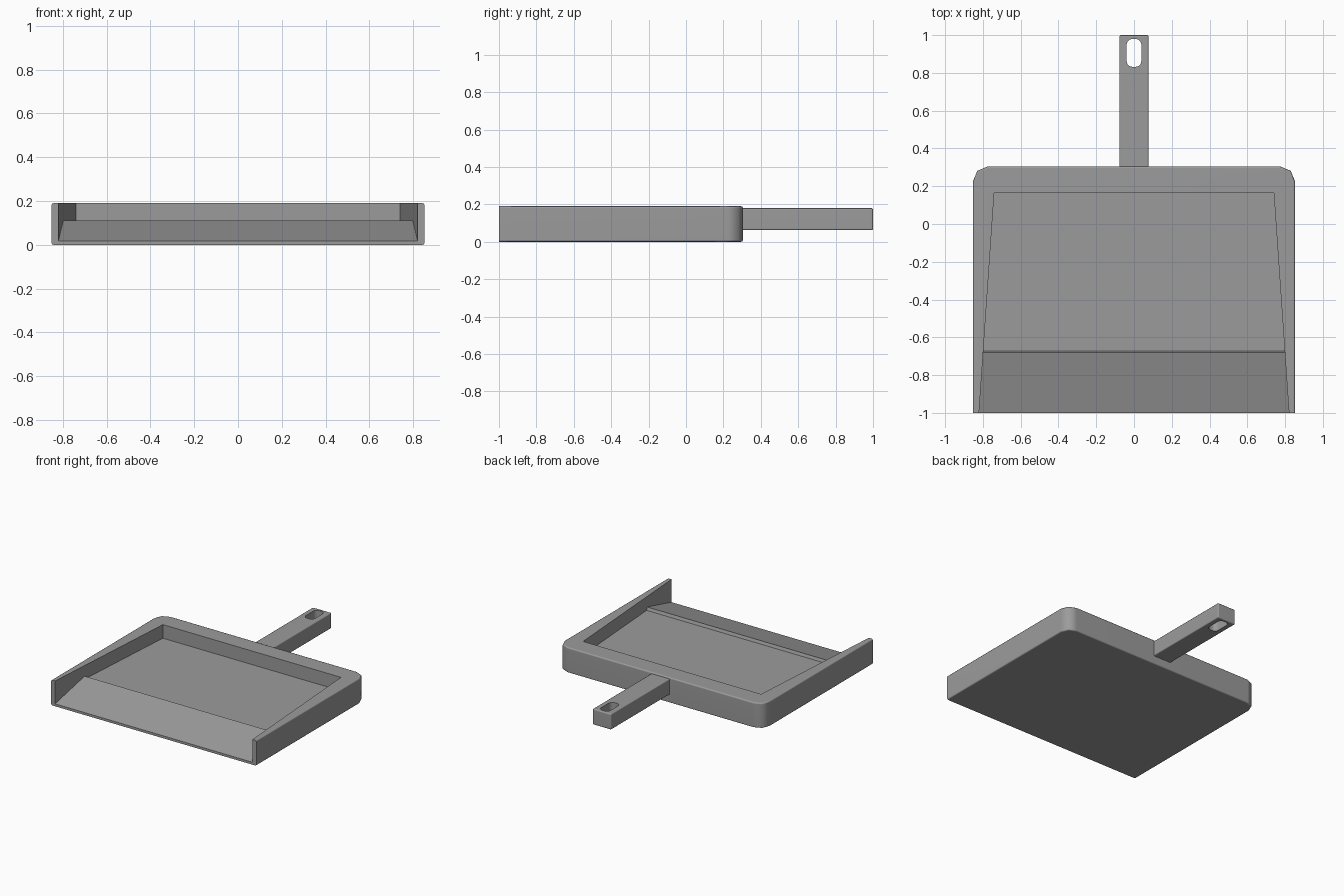
import bpy
import bmesh
from math import radians

if "Cube" in bpy.data.objects:
    bpy.data.objects.remove(bpy.data.objects["Cube"], do_unlink=True)

GREY = (0.33, 0.33, 0.33, 1.0)
plastic = bpy.data.materials.new("grey_plastic")
plastic.use_nodes = True
plastic.diffuse_color = GREY
plastic.node_tree.nodes["Principled BSDF"].inputs["Base Color"].default_value = GREY


def to_object(name, bm):
    bmesh.ops.recalc_face_normals(bm, faces=bm.faces)
    mesh = bpy.data.meshes.new(name)
    bm.to_mesh(mesh)
    bm.free()
    mesh.materials.append(plastic)
    obj = bpy.data.objects.new(name, mesh)
    bpy.context.collection.objects.link(obj)
    return obj


def box(x, y0, y1, z0, z1):
    """Box of half width x as a bmesh."""
    bm = bmesh.new()
    bmesh.ops.create_cube(bm, size=1)
    for v in bm.verts:
        v.co = (v.co.x * 2 * x, y1 if v.co.y > 0 else y0, z1 if v.co.z > 0 else z0)
    return bm


def bevel(bm, rule, width, segments):
    """Bevel the edges whose two vertices satisfy the rule."""
    edges = [e for e in bm.edges if rule(e.verts[0].co, e.verts[1].co)]
    bmesh.ops.bevel(bm, geom=edges, offset=width, segments=segments,
                    profile=0.5, affect='EDGES')


def is_upright(a, b):
    return abs(a.z - b.z) > 0.05


def activate(obj):
    bpy.ops.object.select_all(action='DESELECT')
    obj.select_set(True)
    bpy.context.view_layer.objects.active = obj


def cut_and_shade(obj, cutter):
    activate(obj)
    mod = obj.modifiers.new("cut", 'BOOLEAN')
    mod.operation = 'DIFFERENCE'
    mod.solver = 'EXACT'
    mod.object = cutter
    bpy.ops.object.modifier_apply(modifier=mod.name)
    bpy.data.objects.remove(cutter, do_unlink=True)
    bpy.ops.object.shade_smooth_by_angle(angle=radians(50))
    normals = obj.modifiers.new("even_normals", 'WEIGHTED_NORMAL')
    normals.keep_sharp = True


# Pan: block with rounded back corners and softened rims, square at the front
FRONT, BACK, TOP = -1.0, 0.305, 0.19
bm = box(0.853, FRONT, BACK, 0, TOP)
bevel(bm, lambda a, b: is_upright(a, b) and a.y > 0, 0.08, 2)
bevel(bm, lambda a, b: not is_upright(a, b) and max(a.y, b.y) > FRONT + 0.01, 0.01, 2)
pan = to_object("pan", bm)

# Tray hollow: ramp, small step behind its crest, floor, and flaring side walls
INNER_BACK = 0.165
profile = [(-1.05, 0.004), (-0.68, 0.11), (-0.672, 0.088),
           (INNER_BACK, 0.088), (INNER_BACK, 0.3), (-1.05, 0.3)]
bm = bmesh.new()
sides = []
for s in (-1, 1):
    sides.append([bm.verts.new((s * (0.74 + 0.069 * (INNER_BACK - y)), y, z))
                  for y, z in profile])
    bm.faces.new(sides[-1])
left, right = sides
for i in range(len(profile)):
    bm.faces.new((left[i - 1], left[i], right[i], right[i - 1]))
cut_and_shade(pan, to_object("hollow_cutter", bm))

# Handle with a rounded hanging slot
bm = box(0.077, BACK - 0.03, 1.0, 0.062, 0.18)
bevel(bm, lambda a, b: max(a.y, b.y) > 0.9, 0.008, 2)
handle = to_object("handle", bm)
bm = box(0.039, 0.832, 0.98, 0, 0.3)
bevel(bm, is_upright, 0.03, 3)
cut_and_shade(handle, to_object("slot_cutter", bm))
